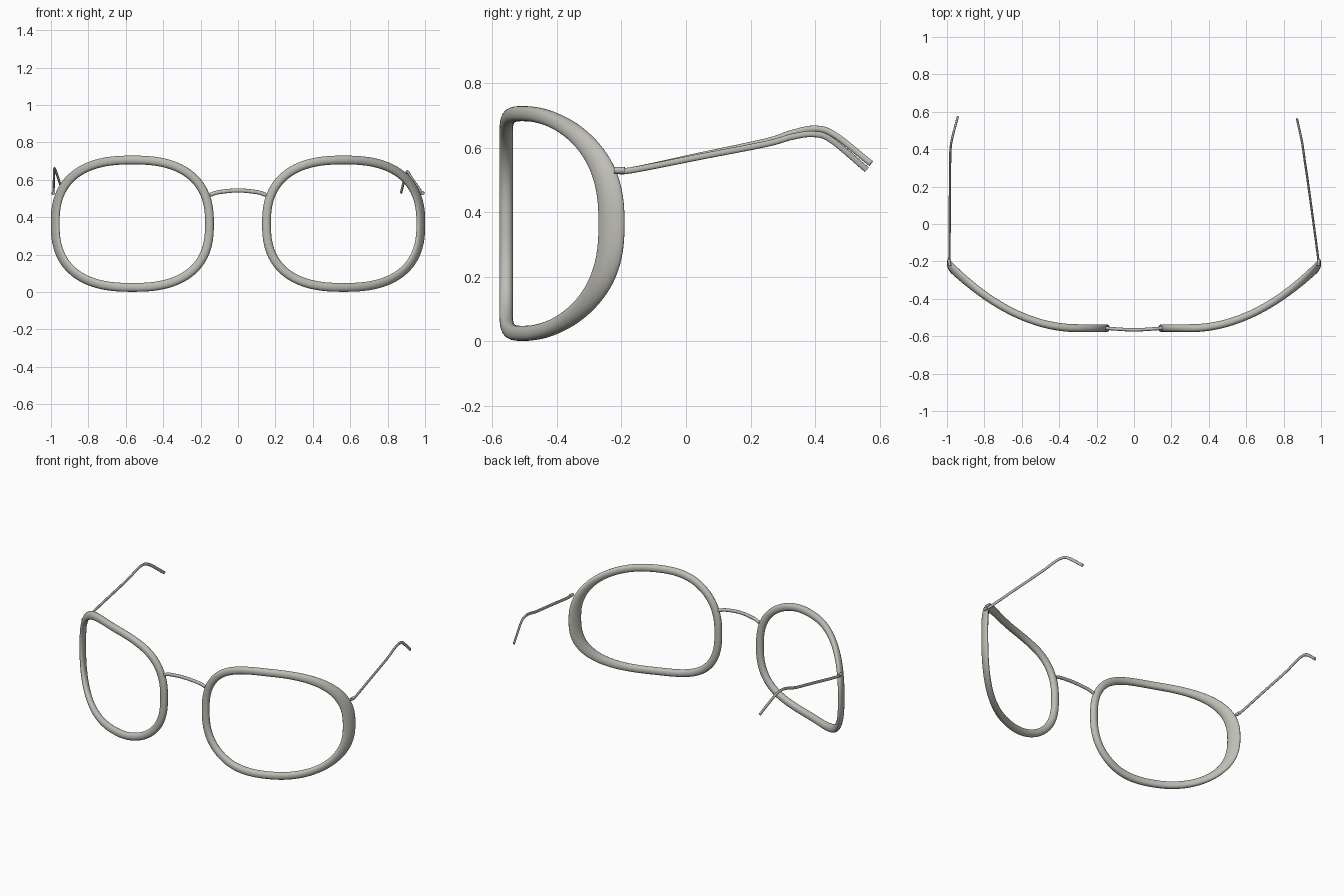
import bpy, bmesh, math
from mathutils import Vector

if "Cube" in bpy.data.objects:
    bpy.data.objects.remove(bpy.data.objects["Cube"])

metal = bpy.data.materials.new("warm grey metal")
metal.diffuse_color = (0.52, 0.51, 0.465, 1)
metal.use_nodes = True
metal.node_tree.nodes["Principled BSDF"].inputs["Base Color"].default_value = metal.diffuse_color


def finish(name, bm):
    bmesh.ops.recalc_face_normals(bm, faces=bm.faces)
    me = bpy.data.meshes.new(name)
    bm.to_mesh(me)
    bm.free()
    me.materials.append(metal)
    for p in me.polygons:
        p.use_smooth = True
    ob = bpy.data.objects.new(name, me)
    bpy.context.collection.objects.link(ob)
    return ob


def skin(bm, rings, closed):
    """Join rings of points into a tube, capped when open."""
    vs = [[bm.verts.new(p) for p in r] for r in rings]
    n, m = len(vs), len(vs[0])
    for i in range(n if closed else n - 1):
        a, b = vs[i], vs[(i + 1) % n]
        for j in range(m):
            k = (j + 1) % m
            bm.faces.new((a[j], a[k], b[k], b[j]))
    if not closed:
        bm.faces.new(vs[0])
        bm.faces.new(vs[-1])


# Rims: rounded-oblong tube swept back toward the temples
def rim(name, side, n=112, m=20):
    cx, cz, a, b = 0.565, 0.365, 0.4125, 0.3405
    path = []
    for i in range(n):
        t = 2 * math.pi * i / n
        path.append((cx + a * spow(math.cos(t), 0.8),
                     cz + b * spow(math.sin(t), 0.8)))
    rings = []
    for i, (x, z) in enumerate(path):
        p, q = path[i - 1], path[(i + 1) % n]
        d = Vector((q[0] - p[0], q[1] - p[1])).normalized()
        ring = []
        for j in range(m):
            u = 2 * math.pi * j / m
            r = 0.0235 * spow(math.cos(u), 0.9)
            px, pz = x + d.y * r, z - d.x * r
            s = max(0, (px - 0.3) / 0.68)
            depth = 0.021 + 0.011 * min(s, 1.05) ** 3
            y = -0.557 + 0.328 * s * s + depth * spow(math.sin(u), 0.9)
            ring.append((side * px, y, pz))
        rings.append(ring)
    bm = bmesh.new()
    skin(bm, rings, True)
    finish(name, bm)


def spow(v, e):
    return math.copysign(abs(v) ** e, v)


# Smooth rod through a few points, with an oval section
def rod(name, pts, rw, rh, steps=8, m=12):
    P = [Vector(p) for p in pts]
    P = [2 * P[0] - P[1]] + P + [2 * P[-1] - P[-2]]
    path = []
    for i in range(1, len(P) - 2):
        p0, p1, p2, p3 = P[i - 1:i + 3]
        for k in range(steps):
            t = k / steps
            path.append(0.5 * (2 * p1 + (p2 - p0) * t
                               + (2 * p0 - 5 * p1 + 4 * p2 - p3) * t * t
                               + (3 * p1 - p0 - 3 * p2 + p3) * t ** 3))
    path.append(P[-2])
    rings = []
    for i, c in enumerate(path):
        d = (path[min(i + 1, len(path) - 1)] - path[max(i - 1, 0)]).normalized()
        w = d.cross(Vector((0, 0, 1))).normalized()
        h = w.cross(d)
        rings.append([c + w * rw * math.cos(2 * math.pi * j / m)
                      + h * rh * math.sin(2 * math.pi * j / m) for j in range(m)])
    bm = bmesh.new()
    skin(bm, rings, False)
    ob = finish(name, bm)
    bpy.context.view_layer.objects.active = ob
    ob.select_set(True)
    bpy.ops.object.shade_smooth_by_angle(angle=math.radians(50))
    ob.select_set(False)


rim("right_rim", 1)
rim("left_rim", -1)

# Nose bridge
rod("bridge", [(-0.150, -0.557, 0.519), (-0.10, -0.561, 0.534), (0, -0.566, 0.543),
               (0.10, -0.561, 0.534), (0.150, -0.557, 0.519)], 0.009, 0.011)

# Temples: straight arm, hump over the ear, drooping tip
rod("right_temple", [(0.988, -0.222, 0.53), (0.983, -0.17, 0.53), (0.955, 0.04, 0.571),
                     (0.926, 0.25, 0.612), (0.914, 0.33, 0.634), (0.905, 0.395, 0.642),
                     (0.896, 0.45, 0.624), (0.872, 0.560, 0.532)], 0.006, 0.0095)
rod("left_temple", [(-0.988, -0.222, 0.53), (-0.987, -0.17, 0.53), (-0.985, 0.04, 0.575),
                    (-0.984, 0.25, 0.620), (-0.983, 0.33, 0.646), (-0.981, 0.40, 0.659),
                    (-0.972, 0.46, 0.640), (-0.942, 0.573, 0.551)], 0.006, 0.0095)

# Hinges joining the temples to the rims
for name, s in (("right_hinge", 1), ("left_hinge", -1)):
    rod(name, [(s * 0.986, -0.222, 0.53), (s * 0.988, -0.19, 0.53)], 0.009, 0.0105, 2)
